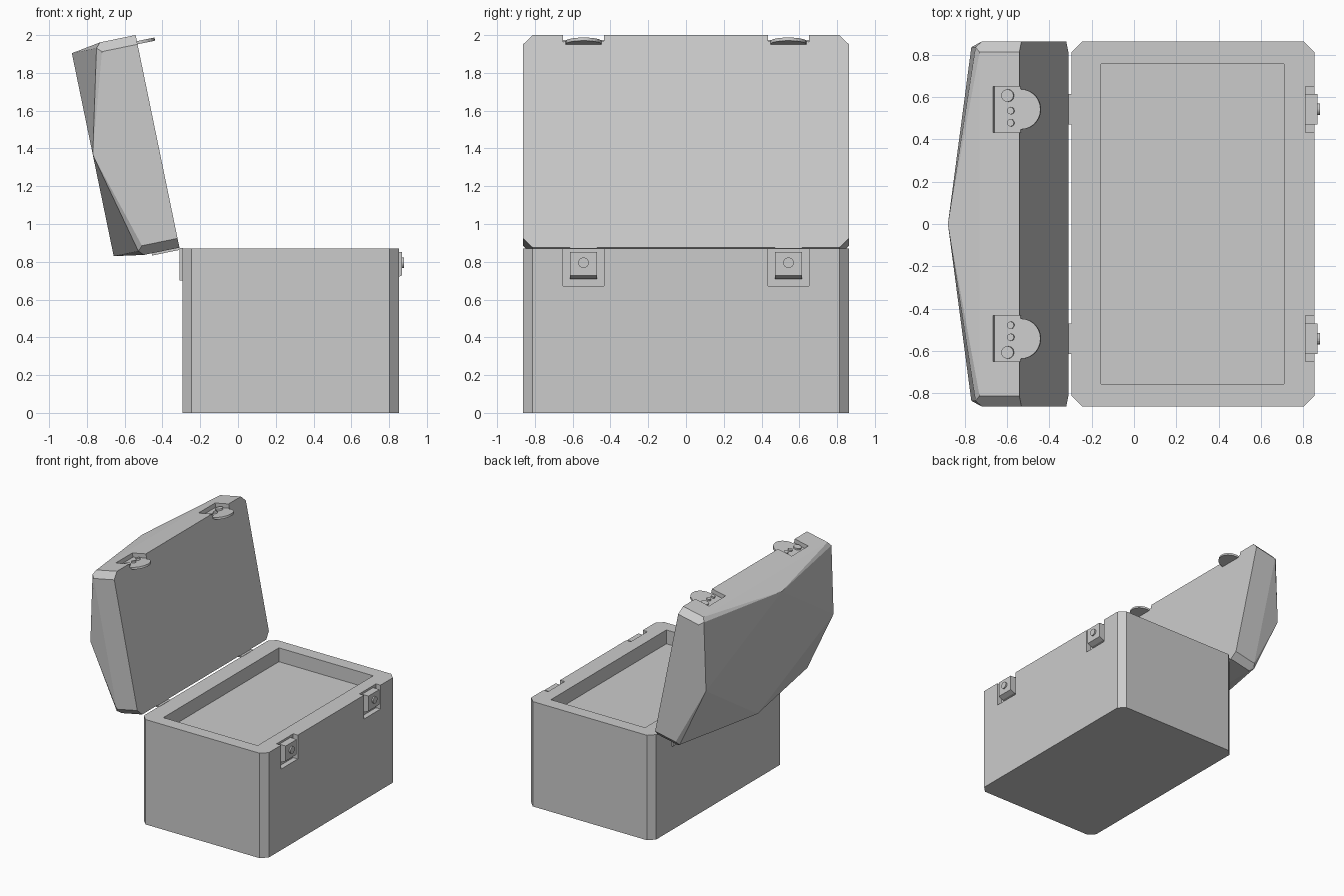
import bpy, bmesh, math
from mathutils import Matrix, Vector

if "Cube" in bpy.data.objects:
    bpy.data.objects.remove(bpy.data.objects["Cube"])

# Lid frame: origin on the hinge line, local -x points outward, z runs up the open lid
LID = Matrix.Translation((-0.31, 0, 0.875)) @ Matrix.Rotation(math.radians(-11.65), 4, 'Y')
L, W, C = 1.149, 0.862, 0.05


def finish(name, bm, mat=None):
    bmesh.ops.recalc_face_normals(bm, faces=bm.faces)
    me = bpy.data.meshes.new(name)
    bm.to_mesh(me)
    bm.free()
    ob = bpy.data.objects.new(name, me)
    bpy.context.collection.objects.link(ob)
    if mat:
        ob.matrix_world = mat
    return ob


def box(name, lo, hi, mat=None):
    bm = bmesh.new()
    bmesh.ops.create_cube(bm, size=1)
    lo, hi = Vector(lo), Vector(hi)
    for v in bm.verts:
        v.co = (lo + hi) / 2 + v.co * (hi - lo)
    return finish(name, bm, mat)


def prism(name, pts, direction, mat=None):
    bm = bmesh.new()
    f = bm.faces.new([bm.verts.new(p) for p in pts])
    r = bmesh.ops.extrude_face_region(bm, geom=[f])
    bmesh.ops.translate(bm, vec=direction,
                        verts=[v for v in r['geom'] if isinstance(v, bmesh.types.BMVert)])
    return finish(name, bm, mat)


def disc(name, centre, r, direction, n=16, mat=None):
    d = Vector(direction)
    q = d.to_track_quat('Z', 'Y')
    pts = [Vector(centre) + q @ Vector((r * math.cos(2 * math.pi * i / n),
                                        r * math.sin(2 * math.pi * i / n), 0)) for i in range(n)]
    return prism(name, pts, d, mat)


def cut(ob, cutter):
    cutter.hide_render = True
    m = ob.modifiers.new("cut", 'BOOLEAN')
    m.operation, m.solver, m.object = 'DIFFERENCE', 'EXACT', cutter
    bpy.context.view_layer.update()
    with bpy.context.temp_override(object=ob, active_object=ob):
        bpy.ops.object.modifier_apply(modifier=m.name)
    bpy.data.objects.remove(cutter)


def octagon(a0, a1, b, c):
    return [(a0 + c, -b), (a1 - c, -b), (a1, -b + c), (a1, b - c),
            (a1 - c, b), (a0 + c, b), (a0, b - c), (a0, -b + c)]


# Body with chamfered upright corners and a shallow tray in the top
body = prism("body", [(x, y, 0) for x, y in octagon(-0.295, 0.852, W, C)], (0, 0, 0.87))
cut(body, box("tray_cutter", (-0.155, -0.757, 0.755), (0.71, 0.757, 1.1)))

# Lid: octagonal slab whose outer side rises to a diamond-shaped facet
bm = bmesh.new()
for z, y in octagon(0, L, W, C):
    bm.verts.new((0, y, z))
    bm.verts.new((-0.192, y, z))
i = 0.026
for s in (-1, 1):
    bm.verts.new((-0.35, s * (W - i), L / 2))
    bm.verts.new((-0.35, 0, L / 2 + s * (L / 2 - i)))
    for t in (i, L - i):
        bm.verts.new((-0.217, s * (W - i), t))
bmesh.ops.convex_hull(bm, input=bm.verts)
bmesh.ops.dissolve_limit(bm, angle_limit=0.01, verts=bm.verts, edges=bm.edges)
lid = finish("lid", bm, LID)

for s, side in ((-1, "left"), (1, "right")):
    yc = s * 0.542
    # Recesses for the latches
    cut(body, box("body_notch", (0.81, yc - 0.109, 0.672), (1, yc + 0.109, 1)))
    cut(lid, box("lid_notch", (-0.127, yc - 0.109, 1.112), (0.1, yc + 0.109, 1.3), LID))

    # Latch catch on the body: sloped block with a round button
    prof = [(0.80, 0.71), (0.83, 0.71), (0.868, 0.728), (0.868, 0.853), (0.80, 0.853)]
    prism(side + "_catch", [(x, yc - 0.072, z) for x, z in prof], (0, 0.144, 0))
    disc(side + "_catch_button", (0.86, yc, 0.795), 0.028, (0.02, 0, 0))

    # Latch tongue on the lid: plate with rounded free end
    arc = [(0.095 * math.sin(math.pi * k / 14), yc - 0.095 * math.cos(math.pi * k / 14))
           for k in range(15)]
    outline = [(0, yc - 0.107), *arc, (0, yc + 0.107), (-0.126, yc + 0.107), (-0.126, yc - 0.107)]
    prism(side + "_latch_tongue", [(x, y, 1.099) for x, y in outline], (0, 0, 0.017), LID)
    for n, (x, y, r) in enumerate(((-0.062, 0.607, 0.03), (-0.047, 0.535, 0.017),
                                   (-0.047, 0.478, 0.017))):
        disc(f"{side}_latch_rivet_{n}", (x, s * y, 1.112), r, (0, 0, 0.018), 12, LID)

    # Hinge leaves on the body and the lid
    box(side + "_hinge_body_leaf", (-0.31, yc - 0.072, 0.70), (-0.29, yc + 0.072, 0.872))
    box(side + "_hinge_lid_leaf", (-0.15, yc - 0.072, -0.012), (0.0, yc + 0.072, 0.004), LID)
